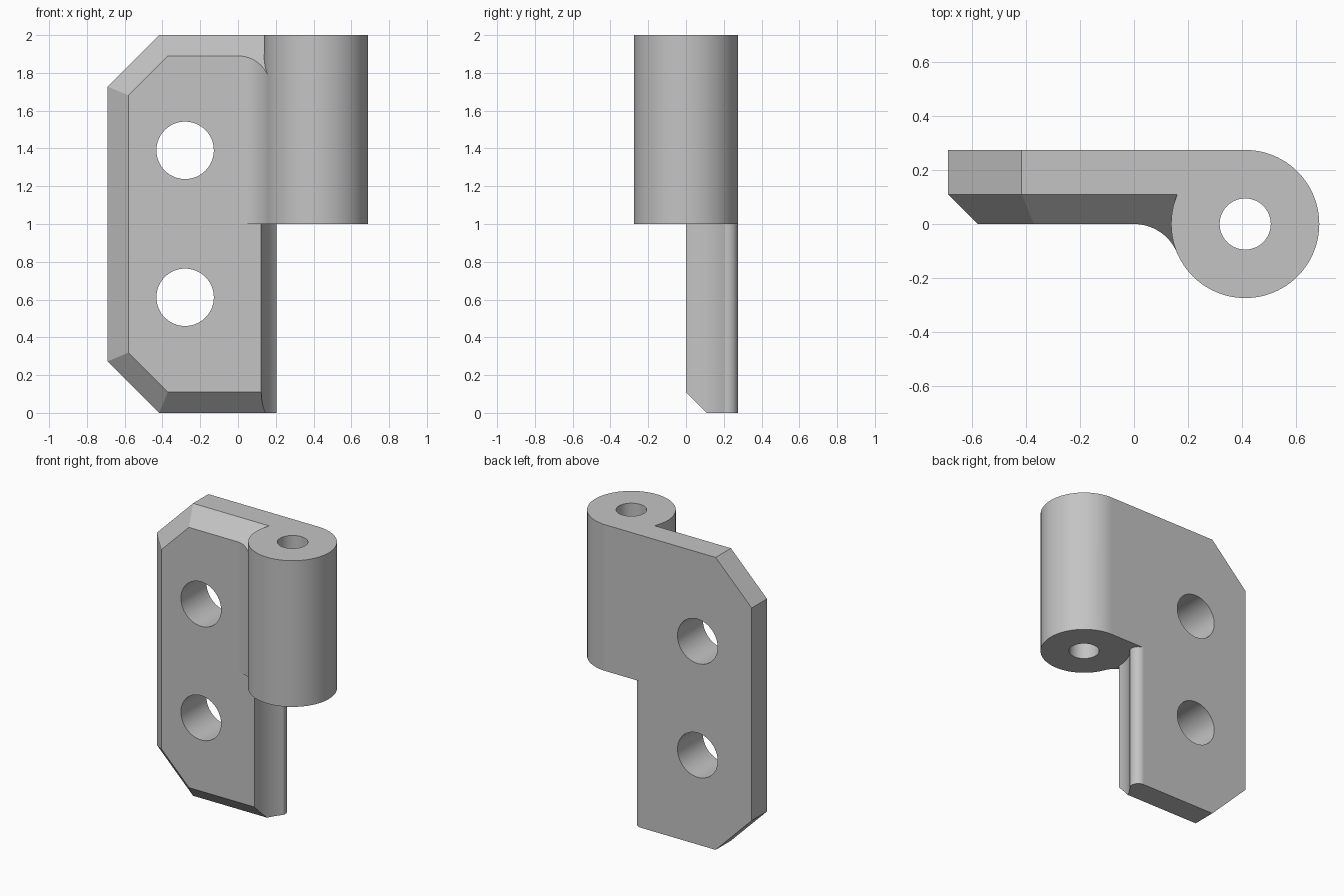
import bpy, bmesh, math
from mathutils import Vector

if "Cube" in bpy.data.objects:
    bpy.data.objects.remove(bpy.data.objects["Cube"])

R, CX = 0.275, 0.413          # knuckle radius and pin axis x
CH = 0.11                     # front chamfer size
X0 = -0.69                    # free edge of the leaf
metal = bpy.data.materials.new("grey_metal")
metal.diffuse_color = (0.55, 0.55, 0.55, 1)
metal.use_nodes = True
metal.node_tree.nodes["Principled BSDF"].inputs["Base Color"].default_value = metal.diffuse_color


def arc(cx, cy, r, a0, a1, n):
    """Points on an arc, angles in degrees."""
    return [(cx + r * math.cos(math.radians(a0 + (a1 - a0) * i / n)),
             cy + r * math.sin(math.radians(a0 + (a1 - a0) * i / n))) for i in range(n + 1)]


def make(name, bm):
    bmesh.ops.recalc_face_normals(bm, faces=bm.faces[:])
    me = bpy.data.meshes.new(name)
    bm.to_mesh(me)
    bm.free()
    me.materials.append(metal)
    ob = bpy.data.objects.new(name, me)
    bpy.context.collection.objects.link(ob)
    return ob


def prism(pts, z0, z1):
    bm = bmesh.new()
    face = bm.faces.new([bm.verts.new((x, y, z0)) for x, y in pts])
    ext = bmesh.ops.extrude_face_region(bm, geom=[face])["geom"]
    bmesh.ops.translate(bm, vec=(0, 0, z1 - z0),
                        verts=[g for g in ext if isinstance(g, bmesh.types.BMVert)])
    if not any(f.normal.z and f.calc_center_median().z == z0 for f in bm.faces):
        bm.faces.new([v for v in bm.verts if v.co.z == z0])
    return bm


def slice_off(bm, point, normal):
    bmesh.ops.bisect_plane(bm, geom=bm.verts[:] + bm.edges[:] + bm.faces[:], dist=1e-5,
                           plane_co=point, plane_no=normal.normalized(), clear_outer=True)
    bmesh.ops.holes_fill(bm, edges=[e for e in bm.edges if e.is_boundary], sides=0)


def combine(target, other, op):
    mod = target.modifiers.new("combine", 'BOOLEAN')
    mod.operation, mod.solver, mod.object = op, 'EXACT', other
    bpy.context.view_layer.objects.active = target
    bpy.ops.object.modifier_apply(modifier=mod.name)
    bpy.data.objects.remove(other)


def circle(cx, cy, r, n):
    return arc(cx, cy, r, 0, 360 * (n - 1) / n, n - 1)


# Leaf profile with the concave fillet that runs into the knuckle
rf = (CX * CX - R * R) / (2 * R)
tangent = math.degrees(math.atan2(rf, CX))
profile = ([(X0, R), (X0, 0)] + arc(0, -rf, rf, 90, tangent, 14)
           + [(0.30, -0.05), (CX, R)])
bm = prism(profile, 0, 2)

# Clipped corners and the chamfer around the front rim
c = math.sqrt(0.5)
rim = [((X0, 0, 1), (-1, 0, 0))]
for s in (1, -1):
    rim += [((0, 0, 1 + s), (0, 0, s)), ((-0.417, 0, 1 + s), (-c, 0, s * c))]
for p, n in rim:
    p, n = Vector(p), Vector(n)
    if abs(n.x * n.z) > 0.1:
        slice_off(bm, p, n)
for p, n in rim:
    p, n = Vector(p), Vector(n)
    slice_off(bm, p - n * CH, n + Vector((0, -1, 0)))
hinge = make("hinge_leaf", bm)

# Knuckle on the upper half
combine(hinge, make("knuckle", prism(circle(CX, 0, R, 96), 1, 2)), 'UNION')

# Clearance for the mating knuckle on the lower half, with a rounded back corner
rc = 0.29
clear = ([(0, 0), (0, -0.5), (0.9, -0.5), (0.9, 0.5), (0.15, 0.5)]
         + arc(0.15, R - 0.055, 0.055, 90, -20, 12)
         + arc(CX, 0, rc, 136, 180, 14))
combine(hinge, make("clearance_cutter", prism(clear, -0.5, 1)), 'DIFFERENCE')

# Pin hole
combine(hinge, make("pin_cutter", prism(circle(CX, 0, 0.095, 48), 0.5, 2.5)), 'DIFFERENCE')

# Two screw holes through the leaf
for z in (0.612, 1.39):
    cutter = make("screw_cutter", prism(circle(-0.28, -z, 0.152, 64), -1, 1))
    cutter.rotation_euler.x = -math.pi / 2     # local -y becomes +z
    bpy.context.view_layer.update()
    combine(hinge, cutter, 'DIFFERENCE')

# Smooth curved surfaces, keep edges crisp
bpy.ops.object.select_all(action='DESELECT')
hinge.select_set(True)
bpy.context.view_layer.objects.active = hinge
bpy.ops.object.shade_smooth_by_angle(angle=math.radians(20))
wn = hinge.modifiers.new("weighted_normals", 'WEIGHTED_NORMAL')
wn.keep_sharp = True
